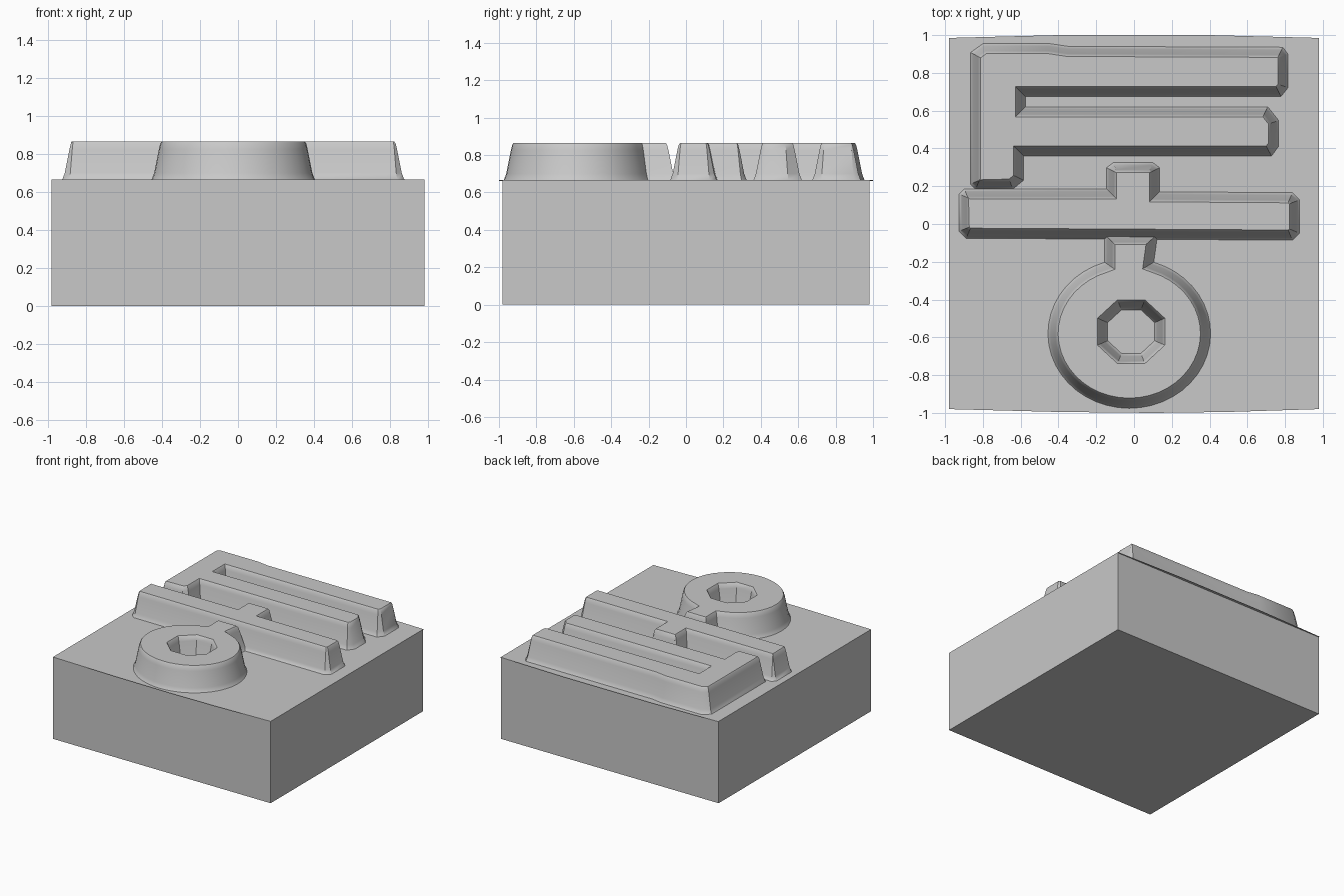
import bpy, bmesh, math
from mathutils import Vector

cube = bpy.data.objects.get("Cube")
if cube:
    bpy.data.objects.remove(cube, do_unlink=True)

GREY = (0.58, 0.58, 0.58, 1.0)
grey = bpy.data.materials.new("plain grey")
grey.use_nodes = True
grey.diffuse_color = GREY
grey.node_tree.nodes["Principled BSDF"].inputs["Base Color"].default_value = GREY

HALF, DECK = 0.98, 0.665
# Flared wall: (share of the inset, height)
WALL = [(0, DECK - 0.004), (0.12, DECK + 0.004), (0.32, 0.70), (0.75, 0.825), (0.88, 0.855), (1, 0.865)]


def make_object(name, bm, smooth=False):
    bmesh.ops.recalc_face_normals(bm, faces=bm.faces)
    mesh = bpy.data.meshes.new(name)
    bm.to_mesh(mesh)
    bm.free()
    mesh.materials.append(grey)
    obj = bpy.data.objects.new(name, mesh)
    bpy.context.collection.objects.link(obj)
    if smooth:
        bpy.ops.object.select_all(action='DESELECT')
        obj.select_set(True)
        bpy.context.view_layer.objects.active = obj
        bpy.ops.object.shade_smooth_by_angle(angle=math.radians(35))
    return obj


def inset(points, distance):
    """Mitred offset towards the left of a closed outline."""
    result = []
    for i, p in enumerate(points):
        a = (p - points[i - 1]).normalized()
        b = (points[(i + 1) % len(points)] - p).normalized()
        na, nb = Vector((-a.y, a.x)), Vector((-b.y, b.x))
        result.append(p + (na + nb) * distance / (1 + na.dot(nb)))
    return result


def raised_shape(name, outlines, slope=0.058):
    """Closed plateau with flared walls; clockwise outlines are holes."""
    bm = bmesh.new()
    caps = ([], [])
    for outline in outlines:
        points = [Vector(p) for p in outline]
        loops = []
        for share, z in WALL:
            loops.append([bm.verts.new((p.x, p.y, z)) for p in inset(points, share * slope)])
        n = len(points)
        for low, high in zip(loops, loops[1:]):
            for i in range(n):
                j = (i + 1) % n
                bm.faces.new((low[i], low[j], high[j], high[i]))
        for cap, loop in zip(caps, (loops[0], loops[-1])):
            cap += [bm.edges.get((loop[i], loop[(i + 1) % n])) for i in range(n)]
    for cap in caps:
        bmesh.ops.triangle_fill(bm, edges=cap, use_beauty=True)
    return make_object(name, bm, smooth=True)


def arc(cx, cy, rx, ry, start, end, steps):
    angles = [math.radians(start + (end - start) * i / steps) for i in range(steps + 1)]
    return [(cx + rx * math.cos(a), cy + ry * math.sin(a)) for a in angles]


# Solid block
bm = bmesh.new()
bmesh.ops.create_cube(bm, size=1)
for v in bm.verts:
    v.co = (v.co.x * 2 * HALF, v.co.y * 2 * HALF, (v.co.z + 0.5) * DECK)
make_object("block", bm)

# Thin lip bowing out over the front and back edges
bm = bmesh.new()
edge = [(-HALF, -0.98), (-0.4, -0.995), (0.1, -1), (0.5, -0.995), (HALF, -0.98),
        (HALF, 0.985), (0.4, 1), (-0.4, 1), (-HALF, 0.985)]
lip = bm.faces.new([bm.verts.new((x, y, DECK - 0.003)) for x, y in edge])
raised = bmesh.ops.extrude_face_region(bm, geom=[lip])["geom"]
bmesh.ops.translate(bm, vec=(0, 0, 0.004), verts=[v for v in raised if isinstance(v, bmesh.types.BMVert)])
make_object("top_lip", bm)

# Two-pronged raised bracket
raised_shape("bracket", [[
    (-0.87, 0.21), (-0.84, 0.18), (-0.64, 0.18), (-0.58, 0.23), (-0.58, 0.355),
    (0.73, 0.355), (0.77, 0.41), (0.77, 0.55), (0.71, 0.625), (-0.57, 0.625), (-0.57, 0.67),
    (0.78, 0.67), (0.82, 0.72), (0.82, 0.90), (0.79, 0.94), (-0.35, 0.945),
    (-0.45, 0.96), (-0.80, 0.96), (-0.87, 0.91)]])

# Long raised bar with a stub at the back
raised_shape("cross_bar", [[
    (-0.93, -0.04), (-0.89, -0.08), (0.84, -0.09), (0.88, -0.05), (0.88, 0.13), (0.84, 0.17),
    (0.14, 0.175), (0.14, 0.30), (0.10, 0.33), (-0.11, 0.33), (-0.15, 0.30), (-0.15, 0.19),
    (-0.90, 0.19), (-0.93, 0.16)]])

# Ring with a short neck towards the bar
outer = arc(-0.025, -0.58, 0.435, 0.40, 108, 432, 40) + [(0.13, -0.05), (-0.16, -0.05)]
hole = arc(-0.015, -0.57, 0.13, 0.12, 382.5, 67.5, 7)
raised_shape("ring", [outer, hole])
